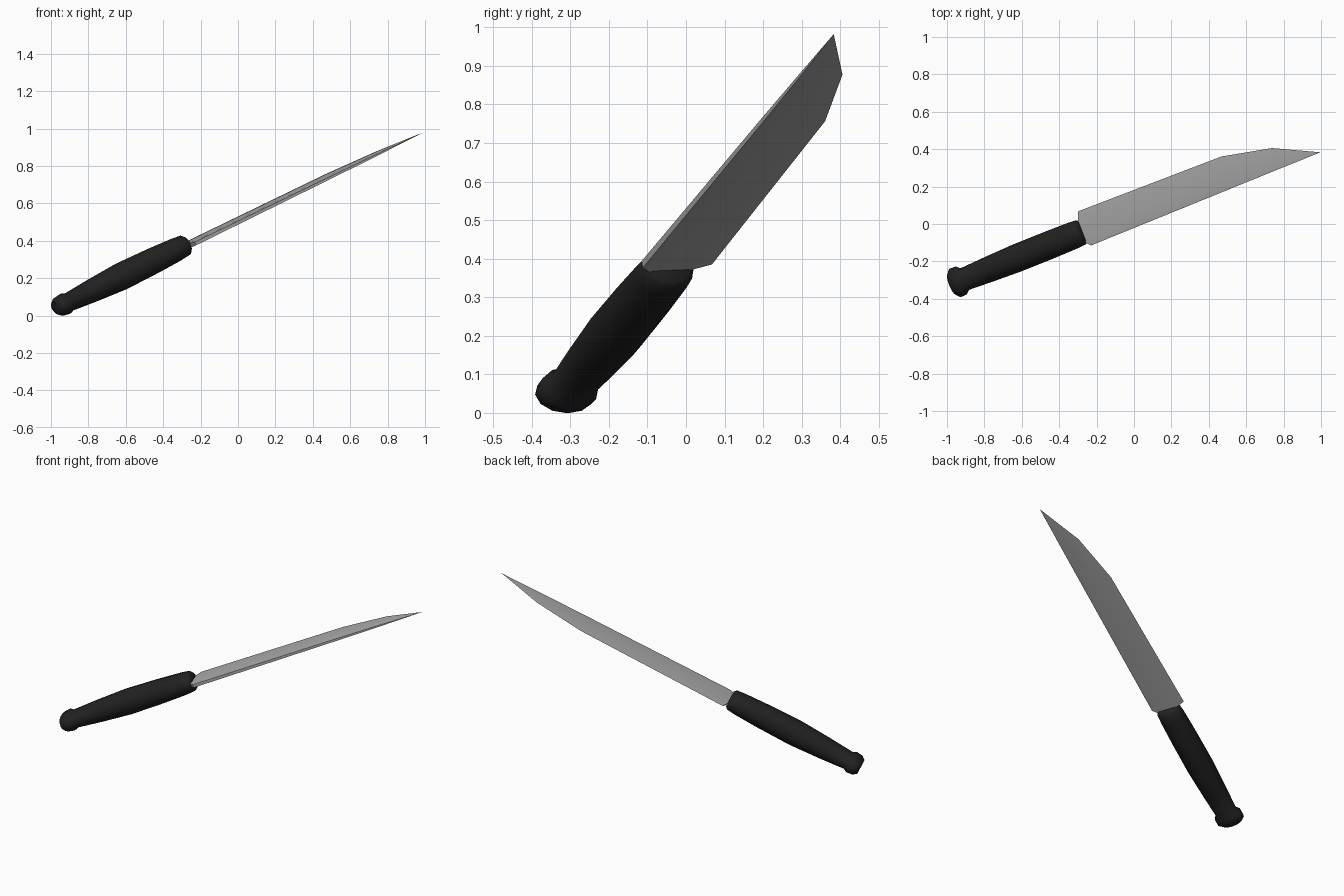
import bpy, bmesh, math
from mathutils import Vector

cube = bpy.data.objects.get("Cube")
if cube:
    bpy.data.objects.remove(cube, do_unlink=True)

# Knife frame: along the length, across the blade, through its thickness
ALONG = Vector((0.845, 0.34, 0.412)).normalized()
ACROSS = Vector((-0.373, 0.928, 0.0)).normalized()
THROUGH = ALONG.cross(ACROSS).normalized()
ACROSS = THROUGH.cross(ALONG)


def make_material(name, value, roughness):
    mat = bpy.data.materials.new(name)
    mat.use_nodes = True
    color = (value, value, value, 1.0)
    mat.diffuse_color = color
    bsdf = mat.node_tree.nodes["Principled BSDF"]
    bsdf.inputs["Base Color"].default_value = color
    bsdf.inputs["Roughness"].default_value = roughness
    return mat


def loft(name, origin, rings, mat, angle):
    """Skin closed rings of (along, across, through) points and cap both ends."""
    bm = bmesh.new()
    loops = [[bm.verts.new(origin + ALONG * u + ACROSS * w + THROUGH * n)
              for u, w, n in ring] for ring in rings]
    count = len(loops[0])
    for a, b in zip(loops, loops[1:]):
        for i in range(count):
            j = (i + 1) % count
            bm.faces.new((a[i], a[j], b[j], b[i]))
    bm.faces.new(loops[0])
    bm.faces.new(loops[-1])
    bmesh.ops.remove_doubles(bm, verts=bm.verts, dist=0.0005)
    bmesh.ops.recalc_face_normals(bm, faces=bm.faces)
    mesh = bpy.data.meshes.new(name)
    bm.to_mesh(mesh)
    bm.free()
    mesh.materials.append(mat)
    obj = bpy.data.objects.new(name, mesh)
    bpy.context.collection.objects.link(obj)
    bpy.ops.object.select_all(action='DESELECT')
    obj.select_set(True)
    bpy.context.view_layer.objects.active = obj
    bpy.ops.object.shade_smooth_by_angle(angle=math.radians(angle))
    return obj


steel = make_material("blade steel", 0.4, 0.5)
black = make_material("handle black", 0.015, 0.6)


# Blade: wedge section, thick straight back and thin curved cutting edge
def blade_ring(u, back, edge, half, heel):
    width = edge - back
    top = [(u, back, half * 0.8),
           (u - heel, back + width * 0.12, half),
           (u - heel, back + width * 0.72, half * 0.6)]
    bottom = [(a, w, -n) for a, w, n in reversed(top)]
    return top + [(u, edge, 0.0)] + bottom


blade_stations = [(0.0, -0.101, 0.094, 0.012, 0.02),
                  (0.902, -0.098, 0.08, 0.008, 0),
                  (1.195, -0.097, 0.021, 0.005, 0),
                  (1.45, -0.097, -0.097, 0, 0)]
loft("blade", Vector((-0.265, -0.02, 0.385)),
     [blade_ring(*s) for s in blade_stations], steel, 30)

# Handle: oval rings with a swollen grip, narrow neck and flared butt
SIDES = 12


def oval(u, rw, rn):
    return [(u, rw * math.cos(math.tau * i / SIDES), rn * math.sin(math.tau * i / SIDES))
            for i in range(SIDES)]


handle_stations = [(0.014, 0.055, 0.045), (0, 0.07, 0.058), (-0.05, 0.073, 0.064),
                   (-0.2, 0.075, 0.071), (-0.4, 0.075, 0.075), (-0.58, 0.069, 0.064),
                   (-0.735, 0.062, 0.051), (-0.755, 0.08, 0.06),
                   (-0.795, 0.082, 0.053), (-0.815, 0.06, 0.038)]
loft("handle", Vector((-0.285, -0.045, 0.375)),
     [oval(*s) for s in handle_stations], black, 50)
